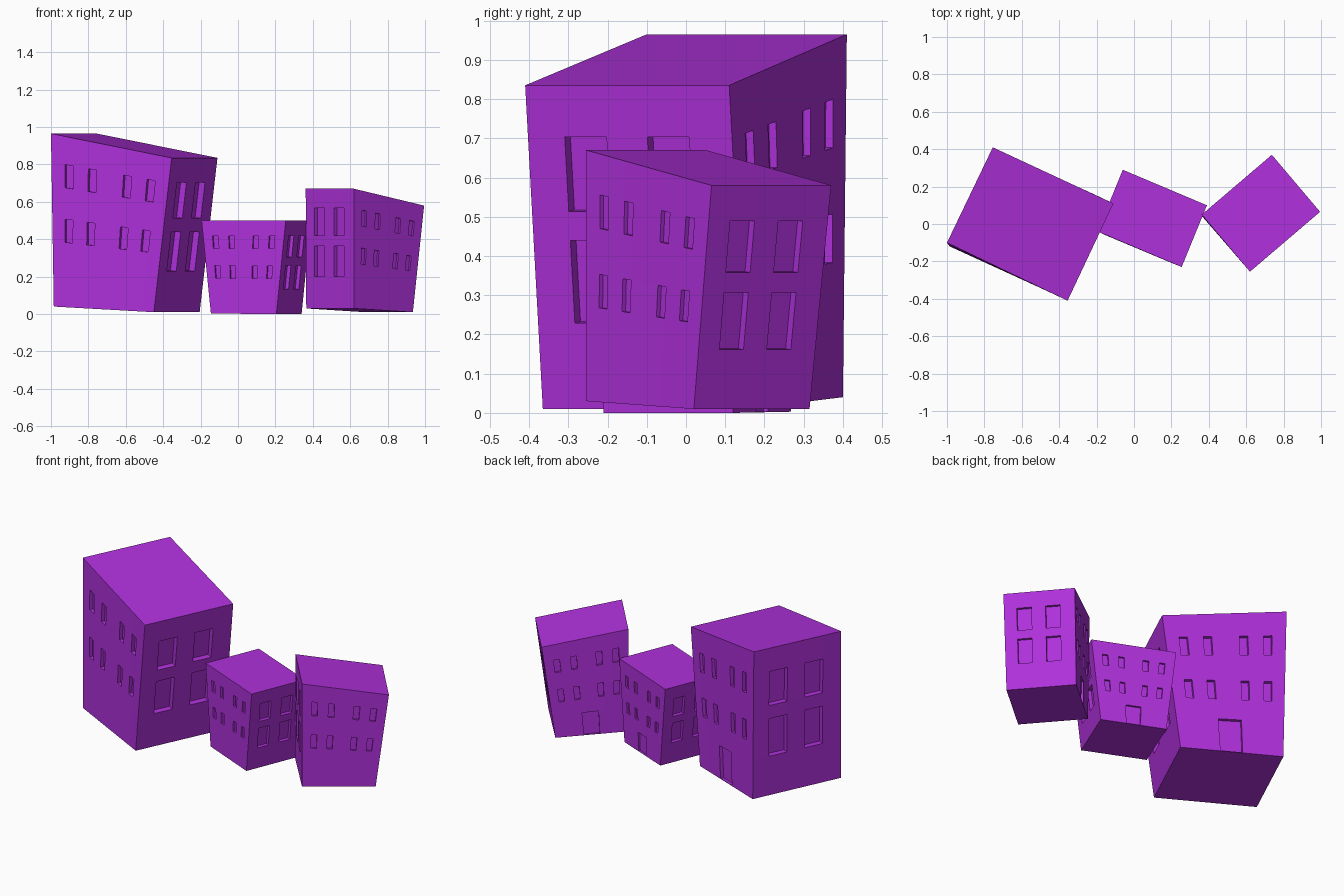
import bpy
import bmesh
from mathutils import Vector

cube = bpy.data.objects.get("Cube")
if cube:
    bpy.data.objects.remove(cube, do_unlink=True)

# One plain wall colour
COLOUR = (0.43, 0.03, 0.71, 1.0)
purple = bpy.data.materials.new("purple_plaster")
purple.use_nodes = True
purple.diffuse_color = COLOUR
bsdf = purple.node_tree.nodes["Principled BSDF"]
bsdf.inputs["Base Color"].default_value = COLOUR
bsdf.inputs["Roughness"].default_value = 0.8

# Openings as wall fractions: columns and rows of windows, and the door
SMALL_COLUMNS = [(c - 0.035, c + 0.035) for c in (0.15, 0.35, 0.65, 0.85)]
SMALL_ROWS = [(0.38, 0.515), (0.70, 0.835)]
LARGE_COLUMNS = [(0.18, 0.385), (0.585, 0.79)]
LARGE_ROWS = [(0.265, 0.52), (0.61, 0.84)]
DOOR = ((0.39, 0.605), (0.004, 0.235))


def grid(columns, rows):
    return [(c, r) for c in columns for r in rows]


def add_wall(bm, low, high, openings, depth):
    """Split one wall along the opening edges and sink the openings."""
    def point(s, t):
        return low[0].lerp(low[1], s).lerp(high[0].lerp(high[1], s), t)

    across = sorted({0, 1} | {s for c, _ in openings for s in c})
    up = sorted({0, 1} | {t for _, r in openings for t in r})
    holes = []
    for s in zip(across, across[1:]):
        for t in zip(up, up[1:]):
            ring = [(s[0], t[0]), (s[1], t[0]), (s[1], t[1]), (s[0], t[1])]
            face = bm.faces.new([bm.verts.new(point(*p)) for p in ring])
            if (s, t) in openings:
                holes.append(face)
    inward = (high[0] - low[0]).cross(low[1] - low[0]).normalized()
    sunk = bmesh.ops.extrude_discrete_faces(bm, faces=holes)["faces"]
    for face in sunk:
        bmesh.ops.translate(bm, verts=face.verts, vec=inward * depth)


def add_building(name, base, roof, depth):
    """Corners run front-left, front-right, back-right, back-left."""
    low = [Vector(p) for p in base]
    high = [Vector(p) for p in roof]
    small = grid(SMALL_COLUMNS, SMALL_ROWS)
    large = grid(LARGE_COLUMNS, LARGE_ROWS)
    bm = bmesh.new()
    # Front, right, back (with the door) and left walls
    for i, openings in enumerate([small, large, small + [DOOR], large]):
        j = (i + 1) % 4
        reveal = depth if openings is large else depth * 0.6
        add_wall(bm, (low[i], low[j]), (high[i], high[j]), openings, reveal)
    # Roof and underside
    bm.faces.new([bm.verts.new(p) for p in high])
    bm.faces.new([bm.verts.new(p) for p in reversed(low)])
    bmesh.ops.remove_doubles(bm, verts=bm.verts, dist=0.0001)
    mesh = bpy.data.meshes.new(name)
    bm.to_mesh(mesh)
    bm.free()
    mesh.materials.append(purple)
    obj = bpy.data.objects.new(name, mesh)
    bpy.context.collection.objects.link(obj)


add_building(
    "tall_building",
    [(-0.985, -0.12, 0.04), (-0.45, -0.365, 0.01),
     (-0.205, 0.155, 0.01), (-0.74, 0.40, 0.04)],
    [(-1.0, -0.10, 0.965), (-0.355, -0.41, 0.835),
     (-0.11, 0.11, 0.835), (-0.755, 0.41, 0.965)],
    0.034)

add_building(
    "low_building",
    [(-0.145, -0.063, 0.003), (0.205, -0.21, 0),
     (0.34, 0.12, 0), (-0.01, 0.267, 0.003)],
    [(-0.195, -0.04, 0.5), (0.255, -0.23, 0.5),
     (0.39, 0.10, 0.5), (-0.06, 0.29, 0.5)],
    0.02)

add_building(
    "middle_building",
    [(0.62, -0.255, 0.03), (0.935, 0.02, 0.01),
     (0.68, 0.315, 0.01), (0.365, 0.04, 0.03)],
    [(0.62, -0.255, 0.67), (0.995, 0.065, 0.58),
     (0.737, 0.37, 0.58), (0.362, 0.05, 0.67)],
    0.02)
